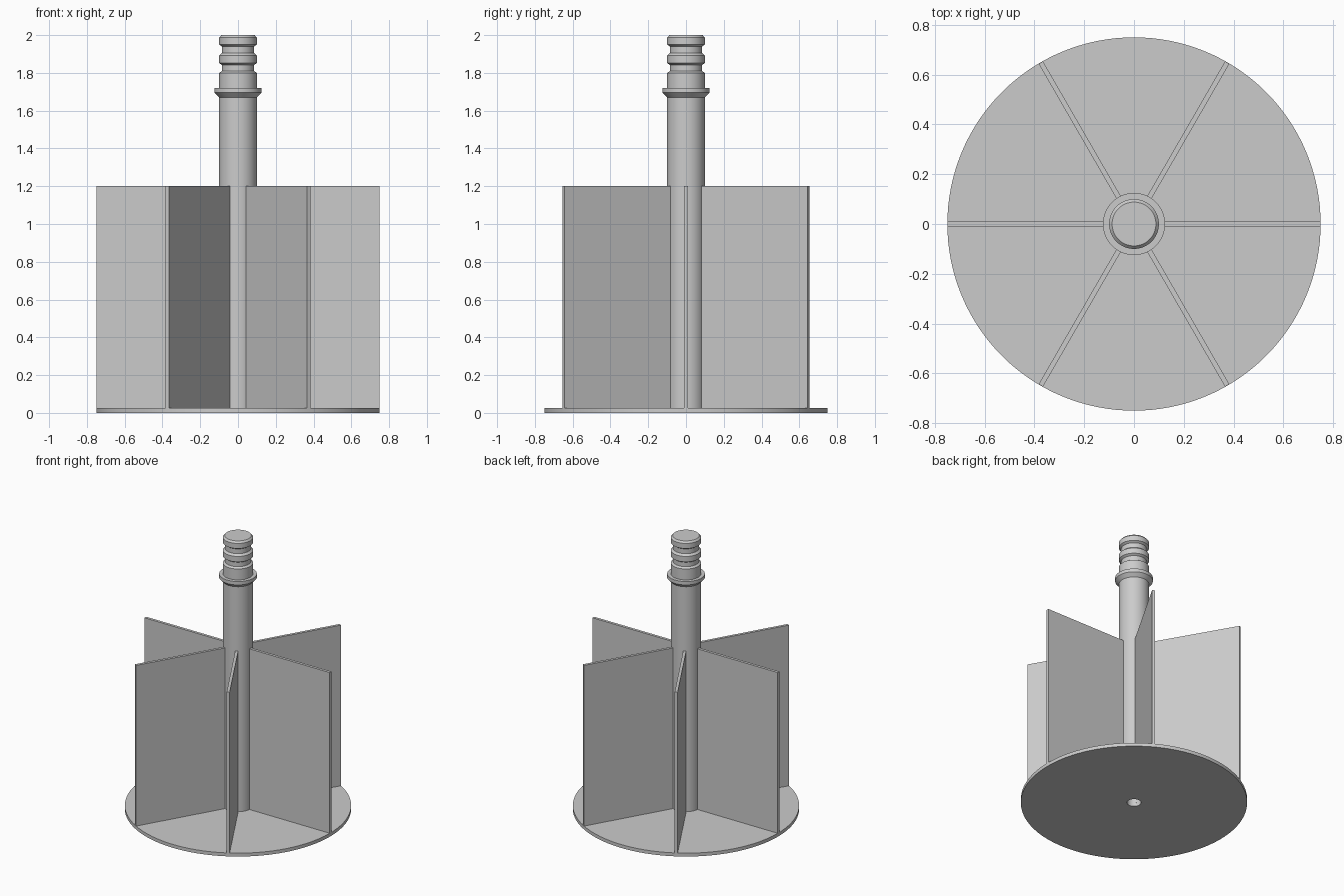
import bpy, math

if "Cube" in bpy.data.objects:
    bpy.data.objects.remove(bpy.data.objects["Cube"])

grey = bpy.data.materials.new("light_grey")
grey.diffuse_color = (0.6, 0.6, 0.6, 1)
grey.use_nodes = True
grey.node_tree.nodes["Principled BSDF"].inputs["Base Color"].default_value = grey.diffuse_color

BORE = 0.047      # radius of the hole in the underside
PLATE = 0.025     # base plate thickness


def add_mesh(name, verts, faces):
    mesh = bpy.data.meshes.new(name)
    mesh.from_pydata(verts, [], faces)
    mesh.materials.append(grey)
    obj = bpy.data.objects.new(name, mesh)
    bpy.context.collection.objects.link(obj)
    return obj


def lathe(name, profile, sides, closed=False):
    """Revolve (radius, z) points about z; open profiles get capped ends."""
    n = len(profile)
    verts = [(r * math.cos(2 * math.pi * i / sides), r * math.sin(2 * math.pi * i / sides), z)
             for i in range(sides) for r, z in profile]
    faces = []
    for i in range(sides):
        a, b = i * n, (i + 1) % sides * n
        for j in range(n if closed else n - 1):
            k = (j + 1) % n
            faces.append((a + j, b + j, b + k, a + k))
    if not closed:
        faces.append([i * n for i in reversed(range(sides))])
        faces.append([i * n + n - 1 for i in range(sides)])
    obj = add_mesh(name, verts, faces)
    bpy.ops.object.select_all(action='DESELECT')
    obj.select_set(True)
    bpy.context.view_layer.objects.active = obj
    bpy.ops.object.shade_smooth_by_angle(angle=math.radians(25))
    return obj


# Round base plate with a centre hole
lathe("base_plate", [(BORE, 0), (0.75, 0), (0.75, PLATE), (BORE, PLATE)], 128, closed=True)

# Shaft: blind bore below, tapered collar and grooved coupling end above
lathe("shaft", [
    (BORE, 0.5), (BORE, PLATE), (0.1, PLATE),
    (0.1, 1.67), (0.125, 1.695), (0.125, 1.72), (0.1, 1.72),
    (0.1, 1.8), (0.085, 1.81), (0.085, 1.842),
    (0.1, 1.852), (0.1, 1.892), (0.085, 1.905), (0.085, 1.94),
    (0.1, 1.95), (0.1, 1.987), (0.088, 2.0)], 64)

# Six flat radial blades, rooted just inside the shaft wall
box_faces = [(0, 3, 2, 1), (4, 5, 6, 7), (0, 1, 5, 4),
             (1, 2, 6, 5), (2, 3, 7, 6), (3, 0, 4, 7)]
for i in range(6):
    corners = [(0.09, -0.01), (0.749, -0.01), (0.749, 0.01), (0.09, 0.01)]
    blade = add_mesh(f"blade_{i + 1}",
                     [(x, y, z) for z in (PLATE, 1.2) for x, y in corners], box_faces)
    blade.rotation_euler.z = math.radians(60 * i)
